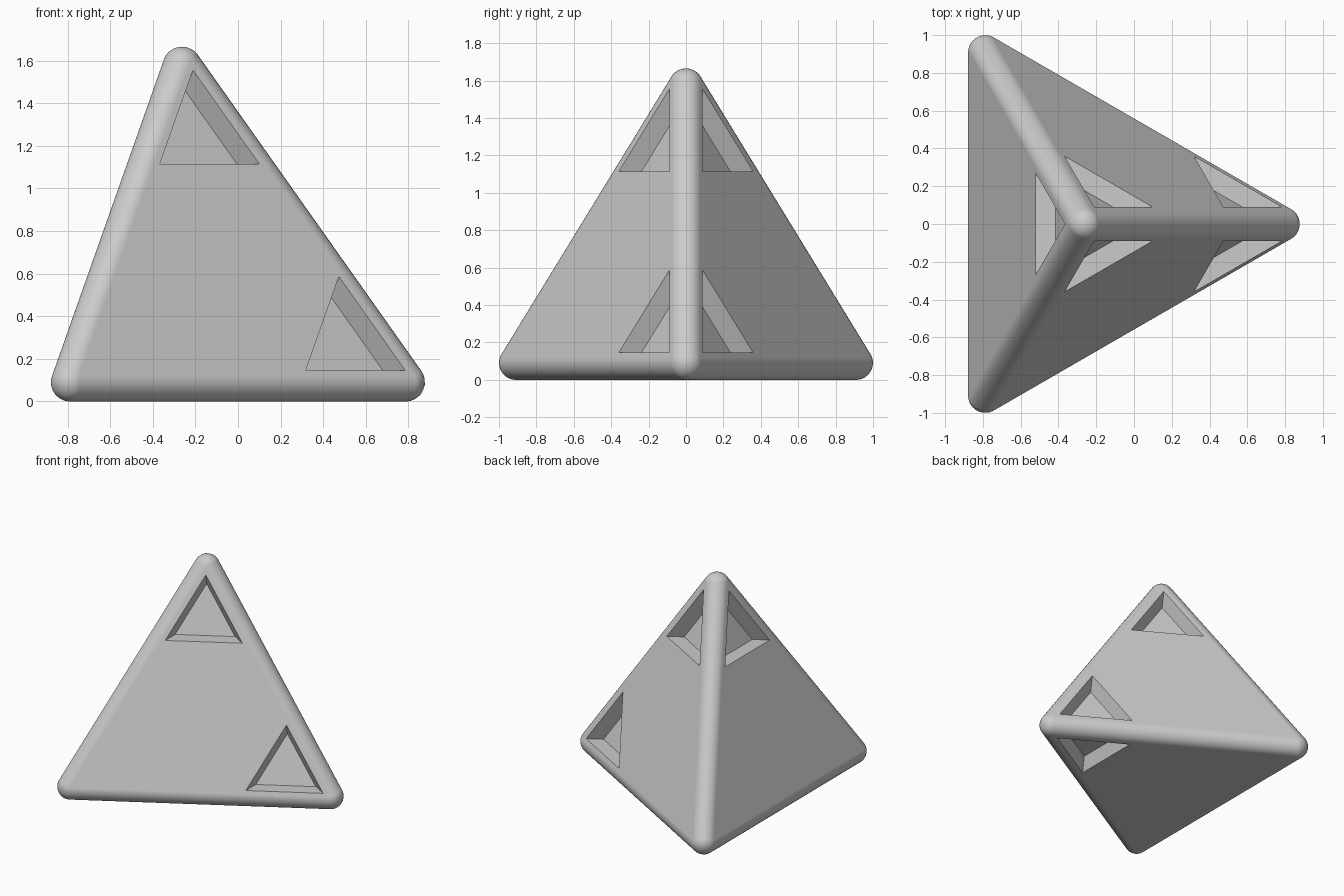
import bpy, bmesh, math
from mathutils import Vector

cube = bpy.data.objects.get("Cube")
if cube:
    bpy.data.objects.remove(cube, do_unlink=True)

RADIUS = 0.09           # rounding of edges and tips
EDGE = 2 - 2 * RADIUS   # edge of the inner tetrahedron
RISE = math.sqrt(2 / 3)
STEPS = 14              # subdivisions of each rounded tip
POCKET_SIDE = 0.54
POCKET_INSET = 0.054
POCKET_TAPER = 0.225    # share of the pocket pyramid that is cut

# Inner tetrahedron: top tip, +x tip and the two rear tips
half = EDGE * math.sqrt(3) / 4
corners = [Vector((-half / 3, 0, RADIUS + EDGE * RISE)),
           Vector((half, 0, RADIUS)),
           Vector((-half, EDGE / 2, RADIUS)),
           Vector((-half, -EDGE / 2, RADIUS))]
centre = sum(corners, Vector()) / 4
normals = [(centre - c).normalized() for c in corners]  # face opposite each tip


def hull(bm, points):
    verts = [bm.verts.new(p) for p in points]
    bmesh.ops.convex_hull(bm, input=verts)


def make_object(name, bm):
    bmesh.ops.recalc_face_normals(bm, faces=bm.faces)
    mesh = bpy.data.meshes.new(name)
    bm.to_mesh(mesh)
    bm.free()
    obj = bpy.data.objects.new(name, mesh)
    bpy.context.collection.objects.link(obj)
    return obj


# Body: hull around a spherical patch on every tip
points = []
for i, corner in enumerate(corners):
    n1, n2, n3 = [n for j, n in enumerate(normals) if j != i]
    for a in range(STEPS + 1):
        for b in range(STEPS + 1 - a):
            n = n1 * a + n2 * b + n3 * (STEPS - a - b)
            points.append(corner + n.normalized() * RADIUS)
bm = bmesh.new()
hull(bm, points)
bmesh.ops.dissolve_limit(bm, angle_limit=math.radians(0.3),
                         verts=bm.verts, edges=bm.edges)
body = make_object("rounded_pyramid", bm)

# Tapered triangular pockets on the three faces around two of the tips
bm = bmesh.new()
for tip in (0, 1):
    for face in range(4):
        if face == tip:
            continue
        others = [j for j in range(4) if j not in (tip, face)]
        sides = [(corners[j] - corners[tip]).normalized() for j in others]
        start = (corners[tip] + normals[face] * RADIUS
                 + (sides[0] + sides[1]).normalized() * POCKET_INSET)
        rim = [start] + [start + s * POCKET_SIDE for s in sides]
        peak = sum(rim, Vector()) / 3 - normals[face] * POCKET_SIDE * RISE
        hull(bm, [p.lerp(peak, t) for t in (-0.1, POCKET_TAPER) for p in rim])
cutter = make_object("pocket_cutter", bm)
cutter.hide_render = True

# Cut the pockets, then drop the helper
bpy.ops.object.select_all(action='DESELECT')
bpy.context.view_layer.objects.active = body
body.select_set(True)
cut = body.modifiers.new("pockets", 'BOOLEAN')
cut.operation = 'DIFFERENCE'
cut.solver = 'EXACT'
cut.object = cutter
bpy.ops.object.modifier_apply(modifier=cut.name)
bpy.data.objects.remove(cutter, do_unlink=True)

# Smooth rounded edges, crisp pockets, flat faces
bpy.ops.object.shade_smooth_by_angle(angle=math.radians(30))
weighted = body.modifiers.new("flat_faces", 'WEIGHTED_NORMAL')
weighted.keep_sharp = True

grey = bpy.data.materials.new("plain_grey")
grey.use_nodes = True
colour = (0.6, 0.6, 0.6, 1)
grey.diffuse_color = colour
grey.node_tree.nodes["Principled BSDF"].inputs["Base Color"].default_value = colour
body.data.materials.clear()
body.data.materials.append(grey)
